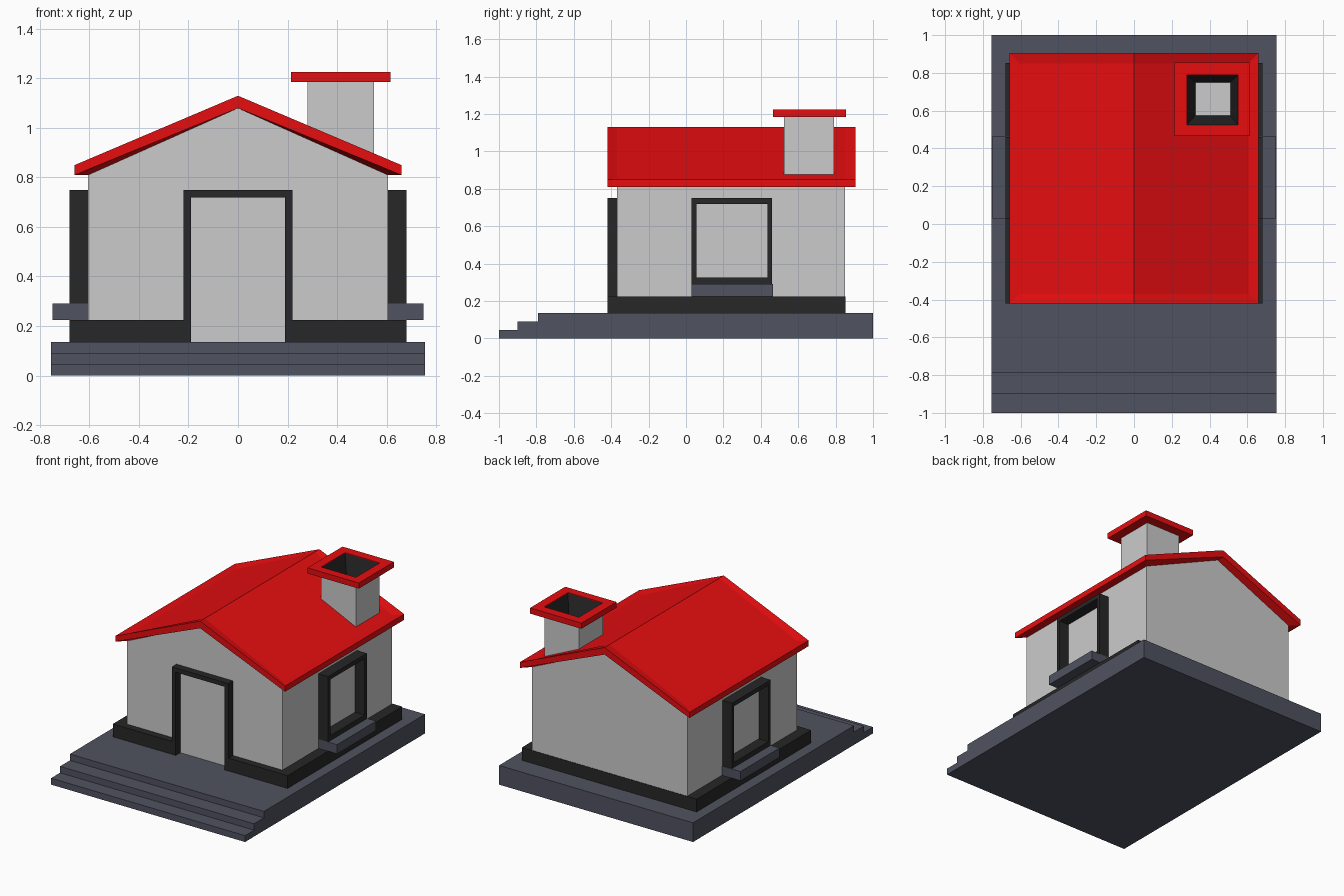
import bpy, bmesh

if "Cube" in bpy.data.objects:
    bpy.data.objects.remove(bpy.data.objects["Cube"])


def material(name, rgb):
    m = bpy.data.materials.new(name)
    m.diffuse_color = (*rgb, 1)
    m.use_nodes = True
    m.node_tree.nodes["Principled BSDF"].inputs["Base Color"].default_value = m.diffuse_color
    return m


RED = material("red", (0.8, 0.004, 0.005))
DARK = material("dark", (0.02, 0.02, 0.02))
SLATE = material("slate", (0.08, 0.085, 0.115))


def build(name, verts, faces, mat=None, mirror=False):
    bm = bmesh.new()
    vs = [bm.verts.new(v) for v in verts]
    for f in faces:
        bm.faces.new([vs[i] for i in f])
    bmesh.ops.recalc_face_normals(bm, faces=bm.faces)
    me = bpy.data.meshes.new(name)
    bm.to_mesh(me)
    bm.free()
    ob = bpy.data.objects.new(name, me)
    bpy.context.collection.objects.link(ob)
    if mat:
        me.materials.append(mat)
    if mirror:
        ob.modifiers.new("mirror", 'MIRROR')
    return ob


def loft(name, loops, mat=None, mirror=False, caps=True, ring=False):
    """Join successive loops of points; ring closes the last onto the first."""
    n, k = len(loops[0]), len(loops)
    faces = [(a * n + i, a * n + (i + 1) % n, (a + 1) % k * n + (i + 1) % n, (a + 1) % k * n + i)
             for a in range(k if ring else k - 1) for i in range(n)]
    if caps and not ring:
        faces += [tuple(range(n)), tuple(range((k - 1) * n, k * n))]
    return build(name, [p for l in loops for p in l], faces, mat, mirror)


def prism(name, pts, axis, lo, hi, mat=None, mirror=False):
    """Extrude a 2D outline along an axis."""
    def at(d):
        return [p[:axis] + (d,) + p[axis:] for p in pts]
    return loft(name, [at(lo), at(hi)], mat, mirror)


def rect(a0, a1, b0, b1):
    return [(a0, b0), (a1, b0), (a1, b1), (a0, b1)]


def rect_at(r, axis, d):
    return [p[:axis] + (d,) + p[axis:] for p in rect(*r)]


# Stepped base
prism("stepped_base", [(-1, 0), (1, 0), (1, 0.135), (-0.79, 0.135), (-0.79, 0.09),
                       (-0.9, 0.09), (-0.9, 0.045), (-1, 0.045)], 0, -0.755, 0.755, SLATE)

# Walls with gables
prism("walls", [(-0.605, 0.135), (0.605, 0.135), (0.605, 0.81), (0, 1.08), (-0.605, 0.81)],
      1, -0.37, 0.85)

# Roof: each side has a main slope and a rim that flattens out at the eaves
Y0, Y1, IN0, IN1 = -0.42, 0.905, -0.37, 0.85
verts, faces = [], []
for eave, ridge in ((0.85, 1.13), (0.81, 1.08)):
    verts += [(0.66, Y0, eave), (0.66, Y1, eave), (0.605, IN0, eave), (0.605, IN1, eave),
              (0, Y0, ridge), (0, IN0, ridge), (0, IN1, ridge), (0, Y1, ridge)]
    o = len(verts) - 8
    faces += [[o + i for i in f] for f in
              ((2, 3, 6, 5), (0, 1, 3, 2), (0, 2, 5, 4), (1, 7, 6, 3))]
faces += [(0, 1, 9, 8), (0, 8, 12, 4), (1, 7, 15, 9)]
build("roof", verts, faces, RED, mirror=True)

# Plinth around the walls, open at the door
prism("plinth", [(0.19, -0.42), (0.68, -0.42), (0.68, 0.853), (0, 0.853), (0, 0.8),
                 (0.6, 0.8), (0.6, -0.365), (0.19, -0.365)], 2, 0.135, 0.225, DARK, mirror=True)

# Door frame
prism("door_frame", [(-0.22, 0.135), (-0.22, 0.75), (0.22, 0.75), (0.22, 0.135),
                     (0.19, 0.135), (0.19, 0.72), (-0.19, 0.72), (-0.19, 0.135)],
      1, -0.421, -0.365, DARK)

# Window frames and sills on both sides
outer, inner = (0.03, 0.46, 0.29, 0.75), (0.055, 0.435, 0.325, 0.72)
loft("window_frames", [rect_at(outer, 0, 0.6), rect_at(outer, 0, 0.68),
                       rect_at(inner, 0, 0.68), rect_at(inner, 0, 0.6)],
     DARK, mirror=True, ring=True)
prism("window_sills", rect(0.03, 0.465, 0.225, 0.29), 0, 0.6, 0.75, SLATE, mirror=True)

# Chimney: stack, cap, tapered flue and flue floor
stack, cap, flue = (0.28, 0.55, 0.525, 0.79), (0.215, 0.615, 0.465, 0.855), (0.325, 0.51, 0.575, 0.75)
loft("chimney_stack", [rect_at(stack, 2, 0.86), rect_at(stack, 2, 1.19)], caps=False)
loft("chimney_cap", [rect_at(stack, 2, 1.185), rect_at(cap, 2, 1.185),
                     rect_at(cap, 2, 1.225), rect_at(stack, 2, 1.225)], RED, ring=True)
loft("chimney_flue", [rect_at(stack, 2, 1.22), rect_at(flue, 2, 1.02)], DARK, caps=False)
build("flue_floor", rect_at(flue, 2, 1.02), [(0, 1, 2, 3)])
